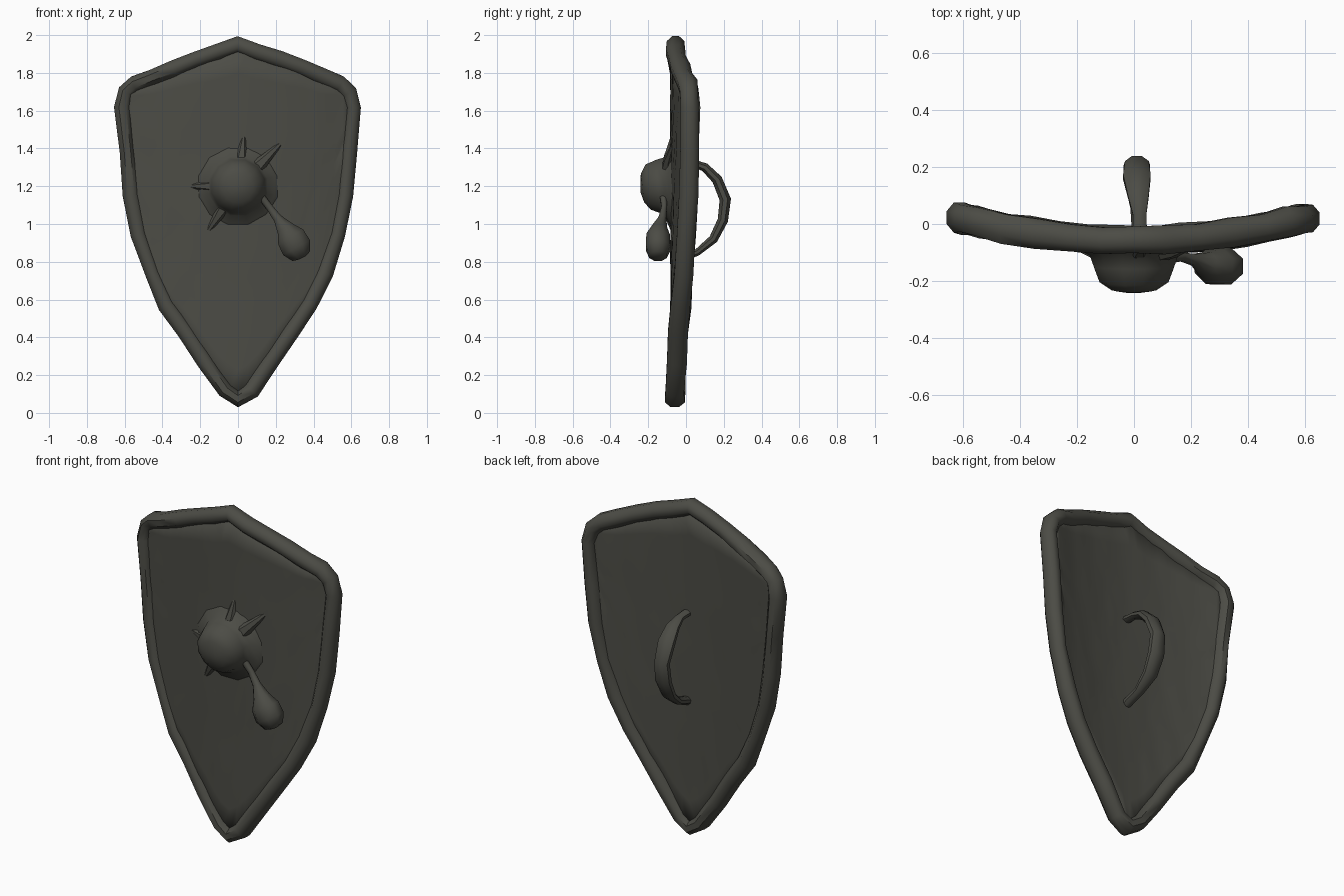
import bpy, bmesh, math, random
from mathutils import Vector

if "Cube" in bpy.data.objects:
    bpy.data.objects.remove(bpy.data.objects["Cube"])

random.seed(4)
iron = bpy.data.materials.new("dark weathered iron")
iron.diffuse_color = (0.072, 0.072, 0.060, 1)
iron.use_nodes = True
iron.node_tree.nodes["Principled BSDF"].inputs["Base Color"].default_value = iron.diffuse_color


def bow(x):
    """Depth of the bowed shield at a given width."""
    return -0.058 + 0.215 * x * x


def finish(name, bm):
    bmesh.ops.recalc_face_normals(bm, faces=bm.faces)
    me = bpy.data.meshes.new(name)
    bm.to_mesh(me)
    bm.free()
    ob = bpy.data.objects.new(name, me)
    bpy.context.collection.objects.link(ob)
    me.materials.append(iron)
    bpy.ops.object.select_all(action='DESELECT')
    ob.select_set(True)
    bpy.context.view_layer.objects.active = ob
    bpy.ops.object.shade_smooth_by_angle(angle=math.radians(50))
    return ob


def sweep(name, pts, radii, ref, sides=8, closed=False):
    """Tube through pts; radii are (along ref, across) per point."""
    bm = bmesh.new()
    pts = [Vector(p) for p in pts]
    n = len(pts)
    rings = []
    for i, p in enumerate(pts):
        a = pts[i - 1] if closed or i else p
        c = pts[(i + 1) % n] if closed or i < n - 1 else p
        t = (c - a).normalized()
        u = Vector(ref)
        u = (u - t * u.dot(t)).normalized()
        v = t.cross(u)
        ru, rv = radii[i]
        angles = [2 * math.pi * (k + 0.5) / sides for k in range(sides)]
        rings.append([bm.verts.new(p + u * ru * math.cos(q) + v * rv * math.sin(q))
                      for q in angles])
    for i in range(n if closed else n - 1):
        r, s = rings[i], rings[(i + 1) % n]
        for k in range(sides):
            bm.faces.new((r[k], r[(k + 1) % sides], s[(k + 1) % sides], s[k]))
    if not closed:
        bm.faces.new(rings[0])
        bm.faces.new(rings[-1])
    return finish(name, bm)


# Right half of the outline (x, z), rim centre line
lower = [(0, 0.07), (0.07, 0.12), (0.17, 0.27), (0.28, 0.43), (0.38, 0.57), (0.455, 0.74),
         (0.53, 0.94), (0.57, 1.15), (0.587, 1.38), (0.61, 1.62)]
upper = [(0, 1.95), (0.1, 1.91), (0.22, 1.87), (0.34, 1.825), (0.45, 1.775), (0.54, 1.745),
         (0.59, 1.70), (0.61, 1.62)]


def height(line, x):
    for (x0, z0), (x1, z1) in zip(line, line[1:]):
        if x <= x1:
            return z0 + (z1 - z0) * (x - x0) / (x1 - x0)
    return line[-1][1]


# Bowed panel
bm = bmesh.new()
cols, rows = 24, 12
grid = []
for i in range(cols + 1):
    x = -0.6 + 1.2 * i / cols
    z0, z1 = height(lower, abs(x)), height(upper, abs(x))
    grid.append([bm.verts.new((x, bow(x) + random.uniform(-.003, .003), z0 + (z1 - z0) * j / rows))
                 for j in range(rows + 1)])
for i in range(cols):
    for j in range(rows):
        bm.faces.new((grid[i][j], grid[i + 1][j], grid[i + 1][j + 1], grid[i][j + 1]))
panel = finish("shield_panel", bm)
mod = panel.modifiers.new("thickness", 'SOLIDIFY')
mod.thickness = 0.05
mod.offset = 0

# Hammered rim, slightly uneven
half = lower + upper[-2::-1]
loop = half + [(-x, z) for x, z in half[-2:0:-1]]
wob = lambda a: random.uniform(-a, a)
rim = [(x + wob(.004), bow(x) + wob(.004), z + wob(.004)) for x, z in loop]
sweep("rim", rim, [(0.054 + wob(.004), 0.046 + wob(.004)) for _ in rim],
      (0, 1, 0), closed=True)

# Central boss with a flared skirt
sweep("boss", [(0, y, z) for y, z in ((-0.06, 1.2), (-0.09, 1.2), (-0.11, 1.2), (-0.15, 1.2),
                                      (-0.2, 1.195), (-0.23, 1.19), (-0.242, 1.19))],
      [(r, r) for r in (0.23, 0.2, 0.16, 0.145, 0.125, 0.08, 0.02)], (0, 0, 1), sides=12)

# Low ridges running off the boss
for i, (x, z) in enumerate(((0.23, 1.43), (-0.16, 0.96), (-0.25, 1.2), (0.03, 1.46))):
    mid = (x * 0.6, -0.095, 1.2 + (z - 1.2) * 0.6)
    sweep(f"boss_ridge_{i + 1}", [(x * 0.3, -0.1, 1.2 + (z - 1.2) * 0.3), mid,
                                  (x, bow(x) - 0.02, z)],
          [(0.04, 0.05), (0.025, 0.03), (0.005, 0.01)], (0, 1, 0), sides=6)

# Hanging knob on a tapering stem
sweep("hanging_knob", [(0.12, -0.12, 1.15), (0.165, -0.115, 1.09), (0.21, -0.125, 1.03),
                       (0.25, -0.14, 0.975), (0.28, -0.147, 0.93), (0.31, -0.148, 0.875),
                       (0.335, -0.148, 0.83), (0.34, -0.148, 0.82)],
      [(0.02, 0.02), (0.016, 0.02), (0.022, 0.025), (0.045, 0.05), (0.068, 0.083),
       (0.07, 0.088), (0.05, 0.058), (0.02, 0.02)], (0, 1, 0), sides=8)

# Curved grip on the back
sweep("grip", [(0.02, -0.05, 1.33), (0.02, 0.03, 1.325), (0.015, 0.1, 1.3), (0.01, 0.165, 1.235),
               (0.01, 0.208, 1.13), (0.01, 0.195, 1.02), (0.01, 0.145, 0.92),
               (0.015, 0.06, 0.85), (0.02, -0.05, 0.81)],
      [(0.028, 0.02), (0.025, 0.02), (0.04, 0.025), (0.052, 0.03), (0.045, 0.033),
       (0.05, 0.03), (0.045, 0.026), (0.03, 0.02), (0.028, 0.025)], (1, 0, 0), sides=8)
